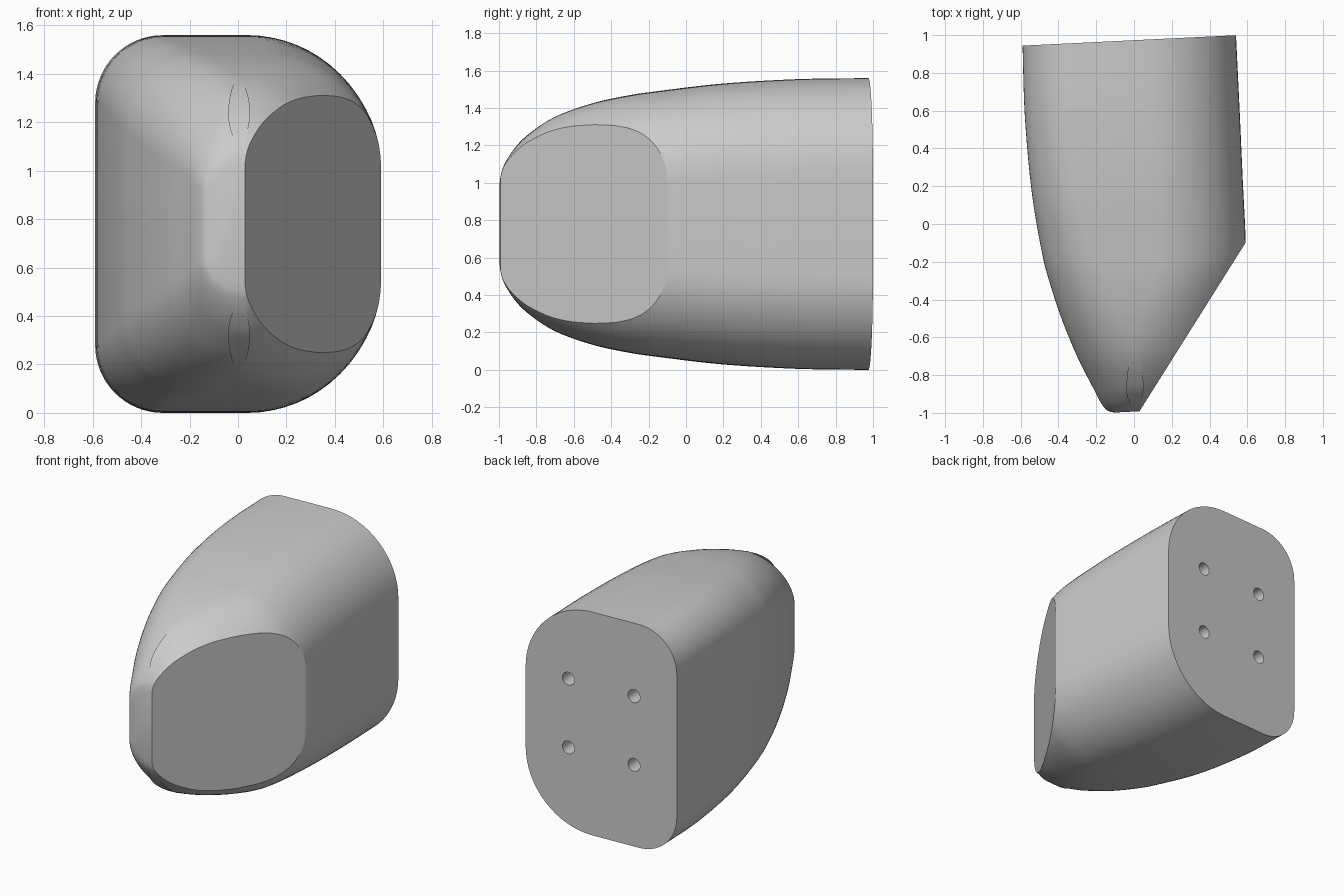
import bpy, bmesh, math
from mathutils import Vector

if "Cube" in bpy.data.objects:
    bpy.data.objects.remove(bpy.data.objects["Cube"])

SHEAR = 0.0487      # tilt of the back face
MID_Z = 0.78

# sections: y, left x, right x, half height, left corner radius, right corner radius
SECTIONS = [
    (0.973, -0.590, 0.540, 0.780, 0.28, 0.50),
    (0.600, -0.578, 0.558, 0.774, 0.28, 0.50),
    (0.200, -0.542, 0.576, 0.750, 0.29, 0.49),
    (-0.130, -0.487, 0.591, 0.712, 0.31, 0.48),
    (-0.300, -0.443, 0.580, 0.688, 0.32, 0.48),
    (-0.500, -0.377, 0.525, 0.645, 0.33, 0.49),
    (-0.700, -0.295, 0.450, 0.573, 0.32, 0.47),
    (-0.850, -0.220, 0.380, 0.472, 0.27, 0.42),
    (-0.930, -0.180, 0.330, 0.385, 0.22, 0.36),
    (-0.978, -0.145, 0.290, 0.305, 0.17, 0.28),
    (-0.993, -0.105, 0.250, 0.250, 0.13, 0.23),
]


def smooth(rows, steps):
    """Catmull-Rom through the section table."""
    ext = [[2 * a - b for a, b in zip(rows[0], rows[1])], *rows,
           [2 * a - b for a, b in zip(rows[-1], rows[-2])]]
    out = []
    for i in range(1, len(rows)):
        for s in range(steps):
            t = s / steps
            out.append([0.5 * (2 * b + (c - a) * t + (2 * a - 5 * b + 4 * c - d) * t * t
                               + (3 * b - a - 3 * c + d) * t ** 3)
                        for a, b, c, d in zip(*ext[i - 1:i + 3])])
    return out + [list(rows[-1])]


def ring(y, left, right, h, rl, rr, n=16):
    """Rounded rectangle with a different radius on each side."""
    pts = []
    for cx, cz, r, a0 in ((right - rr, h - rr, rr, 0), (left + rl, h - rl, rl, 90),
                          (left + rl, rl - h, rl, 180), (right - rr, rr - h, rr, 270)):
        for i in range(n + 1):
            a = math.radians(a0 + 90 * i / n)
            x = cx + r * math.cos(a)
            pts.append((x, y + SHEAR * x, MID_Z + cz + r * math.sin(a)))
    return pts


# lofted tapering body
bm = bmesh.new()
rings = [[bm.verts.new(p) for p in ring(*row)] for row in smooth(SECTIONS, 5)]
for a, b in zip(rings, rings[1:]):
    for i in range(len(a)):
        j = (i + 1) % len(a)
        bm.faces.new((a[i], a[j], b[j], b[i]))
bm.faces.new(rings[0])
bm.faces.new(rings[-1])

# slanted flat facet on the front right
p, q = Vector((0.59, -0.10, 0)), Vector((0.03, -0.99, 0))
d = p - q
cut = bmesh.ops.bisect_plane(bm, geom=bm.verts[:] + bm.edges[:] + bm.faces[:], dist=1e-5,
                             plane_co=p, plane_no=(d.y, -d.x, 0), clear_outer=True)
bmesh.ops.holes_fill(bm, edges=[e for e in bm.edges if e.is_boundary], sides=0)
bmesh.ops.remove_doubles(bm, verts=bm.verts[:], dist=1e-5)
bmesh.ops.recalc_face_normals(bm, faces=bm.faces[:])
mesh = bpy.data.meshes.new("body")
bm.to_mesh(mesh)
bm.free()
body = bpy.data.objects.new("body", mesh)
bpy.context.collection.objects.link(body)

# four mounting holes in the back face
cutters = []
for x in (-0.27, 0.22):
    for z in (0.57, 1.05):
        bpy.ops.mesh.primitive_cylinder_add(
            vertices=32, radius=0.045, depth=0.4, location=(x, 0.973 + SHEAR * x, z),
            rotation=(math.pi / 2, 0, math.atan(SHEAR)))
        hole = bpy.context.object
        hole.name = "hole_cutter"
        hole.hide_render = True
        cutters.append(hole)
        mod = body.modifiers.new("hole", 'BOOLEAN')
        mod.operation = 'DIFFERENCE'
        mod.solver = 'EXACT'
        mod.object = hole

bpy.ops.object.select_all(action='DESELECT')
body.select_set(True)
bpy.context.view_layer.objects.active = body
for m in list(body.modifiers):
    bpy.ops.object.modifier_apply(modifier=m.name)
for c in cutters:
    bpy.data.objects.remove(c, do_unlink=True)
bpy.ops.object.shade_smooth_by_angle(angle=math.radians(30))
